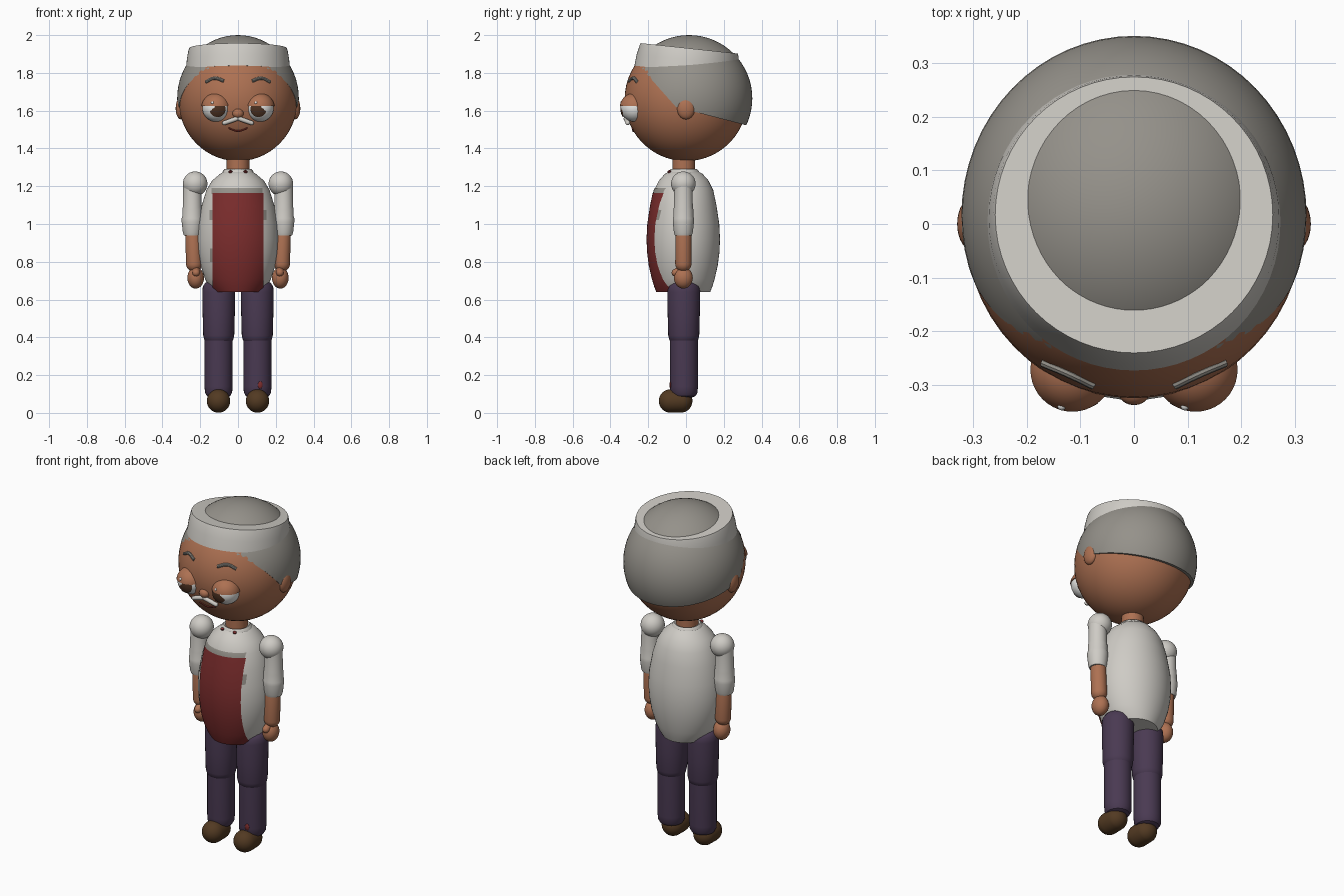
import bpy, bmesh, math
from mathutils import Vector, Matrix

cube = bpy.data.objects.get("Cube")
if cube:
    bpy.data.objects.remove(cube, do_unlink=True)


def material(name, r, g, b):
    m = bpy.data.materials.new(name)
    m.use_nodes = True
    m.diffuse_color = (r, g, b, 1)
    bsdf = next(n for n in m.node_tree.nodes if n.type == 'BSDF_PRINCIPLED')
    bsdf.inputs["Base Color"].default_value = (r, g, b, 1)
    bsdf.inputs["Roughness"].default_value = 0.7
    return m


SKIN = material("brown_skin", 0.42, 0.165, 0.085)
CLOTH = material("off_white_cloth", 0.62, 0.6, 0.56)
HAIR = material("grey_hair", 0.30, 0.285, 0.255)
RED = material("dark_red_apron", 0.2, 0.026, 0.026)
TROUSER = material("purple_trousers", 0.068, 0.042, 0.085)
SHOE = material("brown_leather", 0.085, 0.042, 0.016)
WHITE = material("eye_white", 0.8, 0.8, 0.78)
IRIS = material("dark_iris", 0.07, 0.03, 0.015)
MOUTH = material("mouth_red", 0.2, 0.03, 0.02)


def shade(obj):
    bpy.ops.object.select_all(action='DESELECT')
    obj.select_set(True)
    bpy.context.view_layer.objects.active = obj
    bpy.ops.object.shade_smooth_by_angle(angle=math.radians(35))


def finish(name, bm, mat):
    bmesh.ops.recalc_face_normals(bm, faces=bm.faces)
    mesh = bpy.data.meshes.new(name)
    bm.to_mesh(mesh)
    bm.free()
    mesh.materials.append(mat)
    obj = bpy.data.objects.new(name, mesh)
    bpy.context.collection.objects.link(obj)
    shade(obj)
    return obj


def cut(bm, cuts, fill=True):
    # each cut is (point, normal); the side the normal points to is removed
    for co, no in cuts:
        geom = bm.verts[:] + bm.edges[:] + bm.faces[:]
        bmesh.ops.bisect_plane(bm, geom=geom, plane_co=co, plane_no=no, clear_outer=True)
        if fill:
            edges = [e for e in bm.edges if e.is_boundary]
            bmesh.ops.holes_fill(bm, edges=edges, sides=0)


def ball(name, mat, centre, radii, cuts=(), seg=40):
    bm = bmesh.new()
    bmesh.ops.create_uvsphere(bm, u_segments=seg, v_segments=seg // 2, radius=1)
    bm.transform(Matrix.Translation(centre) @ Matrix.Diagonal((*radii, 1)))
    cut(bm, cuts)
    return finish(name, bm, mat)


def capsule(name, mat, start, end, radius):
    # a sphere whose upper half is pulled along the axis
    start, end = Vector(start), Vector(end)
    axis = end - start
    bm = bmesh.new()
    bmesh.ops.create_uvsphere(bm, u_segments=28, v_segments=16, radius=radius)
    for v in bm.verts:
        if v.co.z > 1e-4:
            v.co.z += axis.length
    bm.transform(Matrix.Translation(start) @ axis.to_track_quat('Z', 'Y').to_matrix().to_4x4())
    return finish(name, bm, mat)


def lathe(name, mat, profile, centre=(0, 0), grow=0, cuts=(), cap=True, seg=48):
    # elliptical rings of (z, x radius, y radius)
    bm = bmesh.new()
    rings = []
    for z, rx, ry in profile:
        angles = [2 * math.pi * i / seg for i in range(seg)]
        rings.append([bm.verts.new((centre[0] + (rx + grow) * math.cos(a),
                                    centre[1] + (ry + grow) * math.sin(a), z)) for a in angles])
    for low, high in zip(rings, rings[1:]):
        for i in range(seg):
            j = (i + 1) % seg
            bm.faces.new((low[i], low[j], high[j], high[i]))
    if cap:
        bm.faces.new(rings[0])
        bm.faces.new(rings[-1])
    cut(bm, cuts, fill=False)
    return finish(name, bm, mat)


def tube(name, mat, x, y, profile):
    return lathe(name, mat, [(z, r, r) for z, r in profile], (x, y), seg=32)


HEAD_C, HEAD_R = Vector((0, 0, 1.66)), Vector((0.316, 0.325, 0.327))


def face_strand(name, mat, points, radius, lift=0):
    # a thin rounded stroke following the front of the head
    curve = bpy.data.curves.new(name, 'CURVE')
    curve.dimensions = '3D'
    curve.bevel_depth = radius
    curve.bevel_resolution = 3
    curve.use_fill_caps = True
    spline = curve.splines.new('BEZIER')
    spline.bezier_points.add(len(points) - 1)
    for p, (x, z) in zip(spline.bezier_points, points):
        k = 1 - (x / HEAD_R.x) ** 2 - ((z - HEAD_C.z) / HEAD_R.z) ** 2
        p.co = (x, -HEAD_R.y * math.sqrt(k) - lift, z)
        p.handle_left_type = p.handle_right_type = 'AUTO'
    curve.materials.append(mat)
    obj = bpy.data.objects.new(name, curve)
    bpy.context.collection.objects.link(obj)
    bpy.ops.object.select_all(action='DESELECT')
    obj.select_set(True)
    bpy.context.view_layer.objects.active = obj
    bpy.ops.object.convert(target='MESH')
    shade(obj)


# Head, and hair trimmed by a hairline plane and a nape plane
ball("head", SKIN, HEAD_C, HEAD_R, seg=56)
ball("hair", HAIR, (0, 0.016, 1.665), (0.322, 0.335, 0.335),
     cuts=[((0, -0.24, 1.83), (0, -0.22, -0.195)), ((0, 0.06, 1.59), (0, -0.26, -1))], seg=64)

# Tilted hat band with a flat top
hat = lathe("hat", CLOTH, [(-0.122, 0.276, 0.279), (-0.06, 0.271, 0.273),
                           (-0.012, 0.263, 0.263), (0, 0.259, 0.259)], seg=64)
hat.matrix_world = Matrix.Translation((0, 0.017, 1.93)) @ Matrix.Rotation(math.radians(-6.1), 4, 'X')

# Face
ball("nose", SKIN, (0, -0.312, 1.585), (0.03, 0.026, 0.026), seg=24)
face_strand("mouth", MOUTH, [(-0.05, 1.507), (0, 1.492), (0.05, 1.507)], 0.005)

# Neck, collar and torso
tube("neck", SKIN, 0, -0.012, [(1.24, 0.06), (1.38, 0.06)])
lathe("collar", CLOTH, [(1.265, 0.085, 0.085), (1.28, 0.08, 0.08), (1.29, 0.07, 0.07),
                        (1.285, 0.06, 0.06)], (0, -0.012), cap=False)
TORSO = [(0.64, 0.13, 0.14), (0.67, 0.155, 0.152), (0.71, 0.175, 0.164), (0.78, 0.198, 0.18),
         (0.85, 0.211, 0.189), (0.92, 0.216, 0.192), (1.0, 0.211, 0.188), (1.1, 0.192, 0.173),
         (1.18, 0.167, 0.156), (1.23, 0.137, 0.131), (1.265, 0.095, 0.1), (1.285, 0.065, 0.066)]
lathe("torso", CLOTH, TORSO, (0, -0.012))


def torso_patch(name, mat, x0, x1, z0, z1, grow):
    lathe(name, mat, TORSO, (0, -0.012), grow, cap=False, seg=64, cuts=[
        ((0, -0.03, 0), (0, 1, 0)), ((x0, 0, 0), (-1, 0, 0)), ((x1, 0, 0), (1, 0, 0)),
        ((0, 0, z0), (0, 0, -1)), ((0, 0, z1), (0, 0, 1))])


# Apron with grey edging
torso_patch("apron", RED, -0.135, 0.135, 0.64, 1.165, 0.005)
torso_patch("apron_top_edge", HAIR, -0.14, 0.13, 1.16, 1.19, 0.003)
torso_patch("apron_left_edge", HAIR, 0.12, 0.15, 1.02, 1.075, 0.003)
torso_patch("apron_right_edge", HAIR, -0.15, -0.12, 1.02, 1.075, 0.003)
torso_patch("apron_lower_edge", HAIR, -0.147, -0.12, 0.8, 0.87, 0.003)

# Paired parts
for side, s in (("left", 1), ("right", -1)):
    ball(side + "_ear", SKIN, (s * 0.303, 0, 1.612), (0.027, 0.048, 0.058), seg=28)

    # Eye: ball, iris cap, heavy upper lid, glint
    ex, ey, ez = s * 0.115, -0.272, 1.615
    ball(side + "_eye", WHITE, (ex, ey, ez), (0.074,) * 3)
    ball(side + "_iris", IRIS, (ex - s * 0.006, ey, ez - 0.006), (0.0755,) * 3,
         cuts=[((0, ey - 0.062, 0), (0, 1, 0))], seg=48)
    ball(side + "_eyelid", SKIN, (ex, ey, ez), (0.079,) * 3,
         cuts=[((0, 0, 1.624), (0, 0, -1))])
    ball(side + "_eye_glint", WHITE, (ex - 0.02, ey - 0.068, 1.642), (0.008,) * 3, seg=12)
    face_strand(side + "_eyebrow", HAIR,
                [(s * 0.17, 1.752), (s * 0.125, 1.772), (s * 0.075, 1.757)], 0.009)
    capsule(side + "_moustache", CLOTH, (s * 0.072, -0.308, 1.535), (s * 0.008, -0.318, 1.557), 0.012)
    ball(side + "_neck_tie", RED, (s * 0.04, -0.088, 1.277), (0.011, 0.01, 0.008), seg=12)

    # Arm: shoulder, sleeve with cuff, forearm, hand and thumb
    ball(side + "_shoulder", CLOTH, (s * 0.227, -0.014, 1.213), (0.065,) * 3)
    tube(side + "_sleeve", CLOTH, s * 0.242, -0.014,
         [(0.94, 0.045), (0.955, 0.05), (1.01, 0.056), (1.03, 0.056), (1.04, 0.053),
          (1.075, 0.053), (1.09, 0.05), (1.22, 0.048)])
    capsule(side + "_forearm", SKIN, (s * 0.232, -0.014, 0.79), (s * 0.238, -0.014, 0.97), 0.043)
    ball(side + "_hand", SKIN, (s * 0.224, -0.014, 0.715), (0.044, 0.05, 0.057), seg=28)
    capsule(side + "_thumb", SKIN, (s * 0.222, -0.056, 0.742), (s * 0.222, -0.03, 0.757), 0.02)

    # Leg: thigh, shin and shoe
    tube(side + "_thigh", TROUSER, s * 0.102, -0.012,
         [(0.37, 0.06), (0.385, 0.076), (0.41, 0.082), (0.52, 0.085), (0.64, 0.087),
          (0.67, 0.084), (0.69, 0.07), (0.702, 0.04)])
    tube(side + "_shin", TROUSER, s * 0.103, -0.011,
         [(0.082, 0.045), (0.09, 0.062), (0.108, 0.072), (0.14, 0.074), (0.42, 0.074)])
    capsule(side + "_shoe", SHOE, (s * 0.103, -0.082, 0.063), (s * 0.103, -0.028, 0.063), 0.062)

# Small red patch on the left shin
ball("shin_patch", RED, (0.117, -0.082, 0.148), (0.014, 0.006, 0.02), seg=12)
